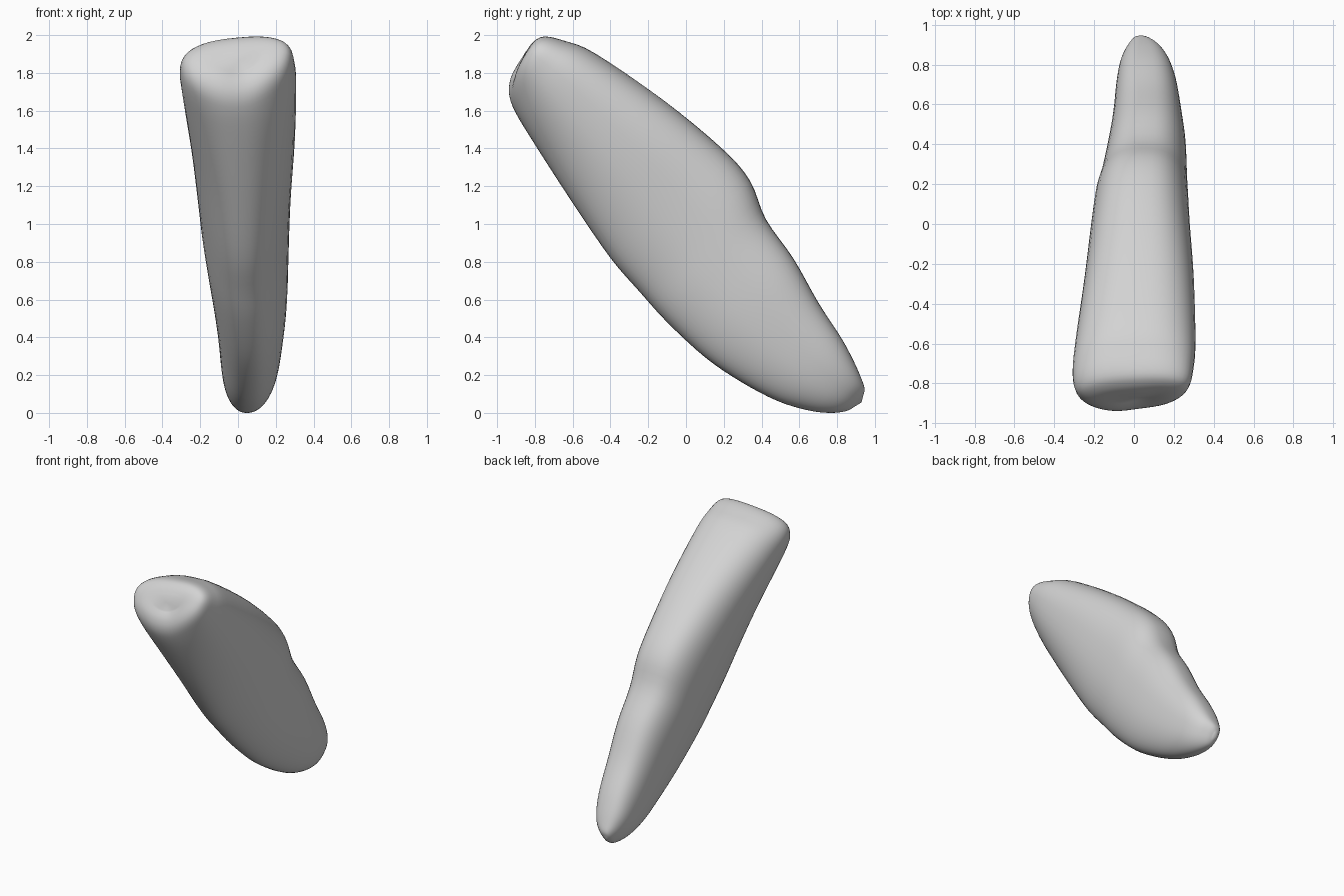
import bpy
import bmesh
import math
from mathutils import Vector

cube = bpy.data.objects.get("Cube")
if cube:
    bpy.data.objects.remove(cube, do_unlink=True)

# Cross-sections from the blunt head to the narrow tail:
# lower edge (y, z), upper edge (y, z), width limits (x, x)
SECTIONS = [
    (-.905, 1.83, -.85, 1.91, -.10, .11),
    (-.935, 1.77, -.81, 1.96, -.22, .22),
    (-.94, 1.69, -.75, 1.987, -.285, .275),
    (-.905, 1.595, -.64, 1.965, -.305, .295),
    (-.80, 1.42, -.48, 1.90, -.292, .305),
    (-.6, 1.11, -.12, 1.655, -.247, .297),
    (-.4, .82, .19, 1.40, -.212, .277),
    (-.24, .635, .338, 1.23, -.19, .268),
    (-.1, .48, .423, 1.025, -.16, .262),
    (.1, .295, .57, .815, -.125, .255),
    (.29, .165, .70, .585, -.1, .235),
    (.48, .065, .82, .40, -.085, .21),
    (.64, .015, .885, .28, -.068, .178),
    (.76, 0, .925, .19, -.04, .135),
    (.85, .01, .945, .13, -.01, .08),
    (.895, .035, .938, .09, .01, .045),
]
STEPS = 4      # rings between neighbouring sections
SIDES = 48     # points around each ring


def smooth_section(position):
    """Catmull-Rom blend of the section list at a fractional position."""
    last = len(SECTIONS) - 1
    i = min(int(position), last - 1)
    t = position - i
    a, b, c, d = (Vector(SECTIONS[min(max(k, 0), last)]) for k in range(i - 1, i + 3))
    return (b * 2 + (c - a) * t + (a * 2 - b * 5 + c * 4 - d) * t ** 2
            + (b * 3 - a - c * 3 + d) * t ** 3) / 2


def rounded(value, power):
    return math.copysign(abs(value) ** (2 / power), value)


def ring_points(position):
    """Rounded wedge: broad along the upper edge, narrow along the lower edge."""
    ly, lz, uy, uz, left, right = smooth_section(position)
    lower, upper = Vector((0, ly, lz)), Vector((0, uy, uz))
    middle, half = (lower + upper) / 2, (upper - lower) / 2
    twist = 0.17 * max(0, 1 - position / 6)
    groove = 0.035 * max(0, 1 - position / 4)
    narrowing = 0.38 - 0.017 * position
    points = []
    for k in range(SIDES):
        angle = math.tau * k / SIDES
        power = 2.6 if math.sin(angle) > 0 else 2.3
        across = rounded(math.cos(angle), power)
        along = rounded(math.sin(angle), power)
        low = (1 - along) / 2
        taper = 1.07 * (1 - narrowing * low ** 2)
        x = (left + right) / 2 + across * taper * (right - left) / 2
        point = middle + half * along + half.normalized() * twist * x
        # Shallow groove between the two lobes of the head
        point += Vector((0, .7, -.7)) * groove * low * math.exp(-((x - .04) / .12) ** 2)
        point.x = x
        points.append(point)
    return points


# Body: loft the rings and close both ends with fans
bm = bmesh.new()
count = (len(SECTIONS) - 1) * STEPS
rings = [[bm.verts.new(p) for p in ring_points(n / STEPS)] for n in range(count + 1)]
for first, second in zip(rings, rings[1:]):
    for k in range(SIDES):
        j = (k + 1) % SIDES
        bm.faces.new((first[k], first[j], second[j], second[k]))
for ring, offset in ((rings[0], Vector((0, -.003, .003))), (rings[-1], Vector((0, .012, -.008)))):
    centre = sum((v.co for v in ring), Vector()) / SIDES
    tip = bm.verts.new(centre + offset)
    for k in range(SIDES):
        bm.faces.new((ring[k], ring[(k + 1) % SIDES], tip))
bmesh.ops.recalc_face_normals(bm, faces=bm.faces)

mesh = bpy.data.meshes.new("body")
bm.to_mesh(mesh)
bm.free()
mesh.shade_smooth()
body = bpy.data.objects.new("body", mesh)
bpy.context.collection.objects.link(body)

# Plain light grey surface
grey = bpy.data.materials.new("light grey")
grey.use_nodes = True
colour = (0.65, 0.65, 0.65, 1)
grey.diffuse_color = colour
grey.node_tree.nodes["Principled BSDF"].inputs["Base Color"].default_value = colour
mesh.materials.append(grey)
